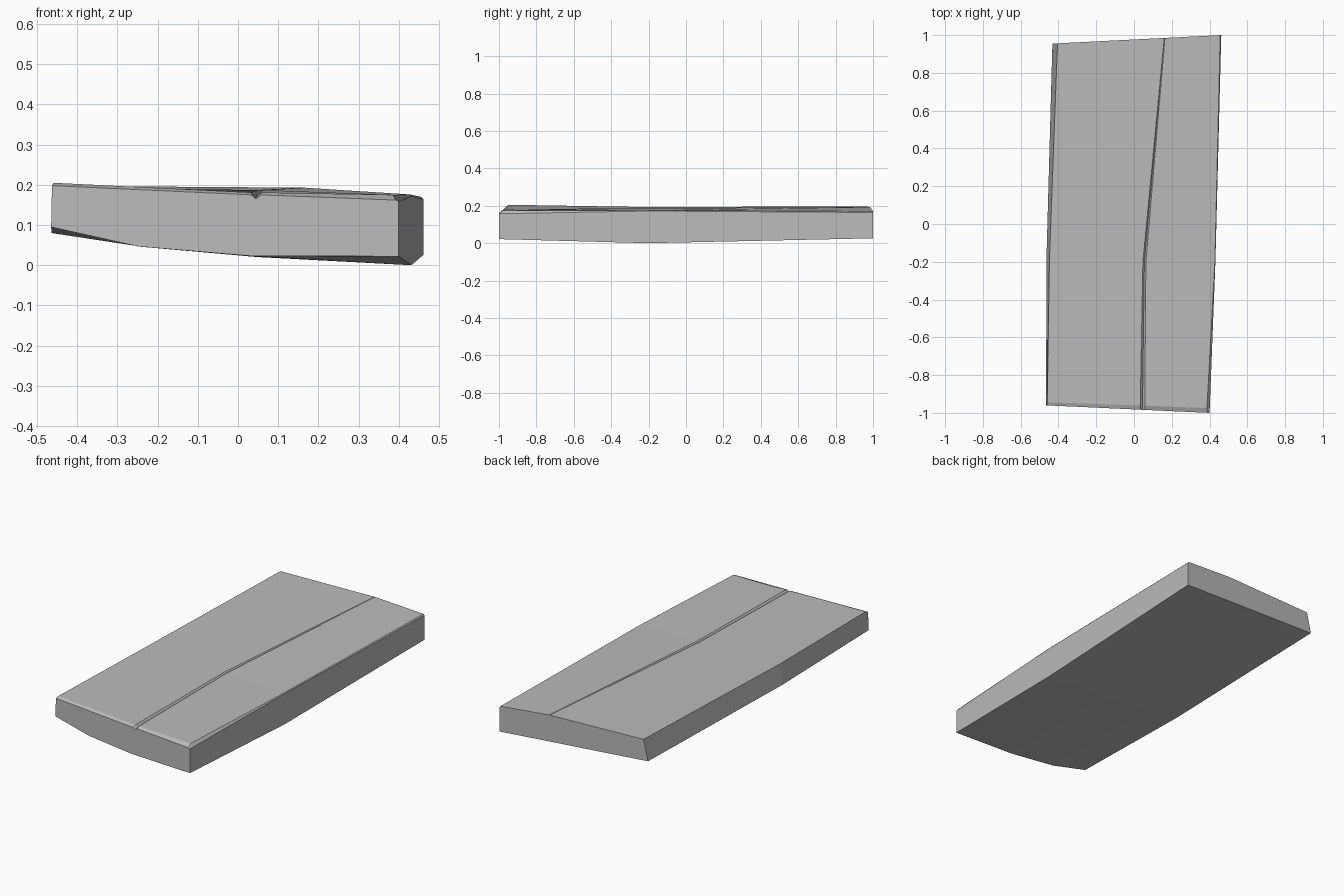
import bpy
import bmesh

cube = bpy.data.objects.get("Cube")
if cube:
    bpy.data.objects.remove(cube, do_unlink=True)


def lerp(a, b, t):
    return a + (b - a) * t


def section(x, y, bottom, top, sag, crack, groove, bevel, slant):
    """Ring of slab points, counter-clockwise seen from the front.
    x, y, bottom are (left edge, right edge) pairs, top is (left, centre, right),
    groove is (half width, depth), bevel is (width, height) of the right edge."""
    pts = []

    def add(px, pz):
        t = (px - x[0]) / (x[1] - x[0])
        pts.append((px, lerp(y[0], y[1], t), pz))

    # Bowed underside
    for t in (0, 0.25, 0.57, 1):
        add(lerp(x[0], x[1], t), lerp(bottom[0], bottom[1], t) - sag * (0 < t < 1))
    # Worn right edge
    add(x[1], top[2] - bevel[1])
    add(x[1] - bevel[0], top[2])
    # Crack across the top
    half, depth = groove
    add(crack + half, top[1])
    add(crack, top[1] - depth)
    add(crack - half, top[1])
    # Leaning left edge
    add(x[0] + slant, top[0])
    return pts


sections = [
    # Front face
    section((-0.465, 0.4), (-0.96, -1), (0.095, 0.022), (0.198, 0.175, 0.162),
            0.03, 0.045, (0.012, 0.01), (0.008, 0.004), 0.002),
    # Behind the worn front lip
    section((-0.465, 0.401), (-0.943, -0.975), (0.095, 0.021), (0.205, 0.181, 0.175),
            0.03, 0.045, (0.012, 0.013), (0.015, 0.017), 0.006),
    # Bend at mid length
    section((-0.464, 0.431), (-0.2, -0.2), (0.08, 0), (0.193, 0.187, 0.176),
            0.014, 0.055, (0.008, 0.01), (0.003, 0.004), 0.016),
    # Back face
    section((-0.432, 0.462), (0.955, 1), (0.08, 0.026), (0.197, 0.193, 0.17),
            0, 0.162, (0.002, 0.002), (0.006, 0.006), 0.027),
]

# Loft the slab
bm = bmesh.new()
rings = [[bm.verts.new(p) for p in pts] for pts in sections]
count = len(rings[0])
for a, b in zip(rings, rings[1:]):
    for i in range(count):
        j = (i + 1) % count
        bm.faces.new((a[i], a[j], b[j], b[i]))

# End faces, each split in two along the crack
for ring in (rings[0], rings[-1]):
    bm.faces.new(ring[2:8])
    bm.faces.new(ring[7:] + ring[:3])
bmesh.ops.recalc_face_normals(bm, faces=bm.faces)

mesh = bpy.data.meshes.new("cracked_slab")
bm.to_mesh(mesh)
bm.free()
slab = bpy.data.objects.new("cracked_slab", mesh)
bpy.context.collection.objects.link(slab)

# Plain grey stone
stone = bpy.data.materials.new("grey_stone")
stone.use_nodes = True
colour = (0.5, 0.5, 0.5, 1)
stone.diffuse_color = colour
for node in stone.node_tree.nodes:
    if node.type == "BSDF_PRINCIPLED":
        node.inputs["Base Color"].default_value = colour
mesh.materials.append(stone)
